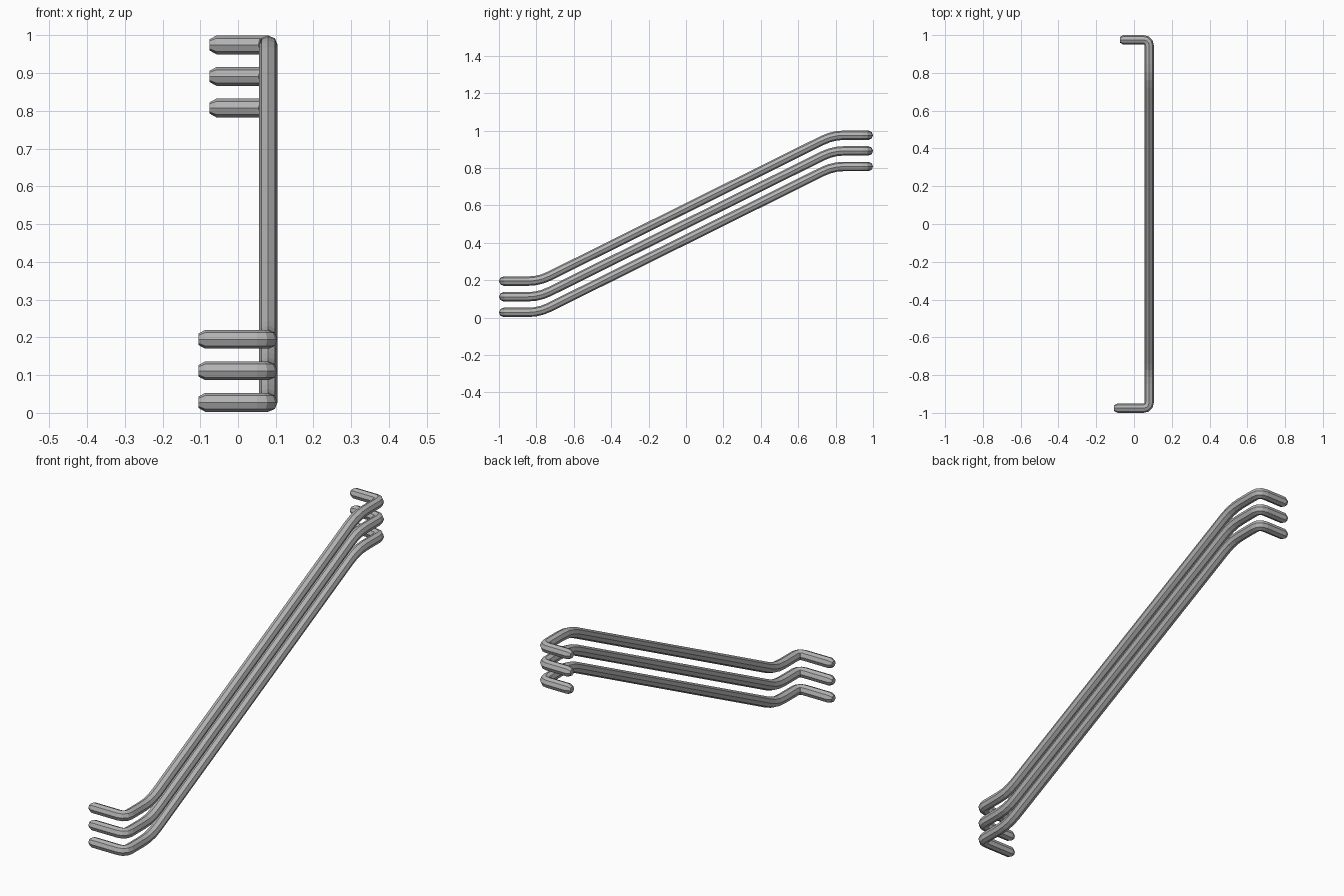
import bpy
from mathutils import Vector

cube = bpy.data.objects.get("Cube")
if cube:
    bpy.data.objects.remove(cube, do_unlink=True)

RADIUS = 0.025

metal = bpy.data.materials.new("grey metal")
metal.use_nodes = True
grey = (0.45, 0.45, 0.45, 1)
metal.diffuse_color = grey
metal.node_tree.nodes["Principled BSDF"].inputs["Base Color"].default_value = grey


def fillet(before, corner, after, cut, steps=3):
    """Points that round off a corner of the path."""
    a = corner + (before - corner).normalized() * cut
    b = corner + (after - corner).normalized() * cut
    ts = [i / steps for i in range(steps + 1)]
    return [a * (1 - t) ** 2 + corner * 2 * t * (1 - t) + b * t ** 2 for t in ts]


def rail(name, z):
    """Eight-sided bent bar with chamfered ends."""
    low, high = z, z + 0.78
    ctrl = [Vector(p) for p in (
        (-0.105, -0.975, low), (0.08, -0.975, low), (0.08, -0.785, low),
        (0.08, 0.785, high), (0.08, 0.975, high), (-0.075, 0.975, high))]
    cuts = [0.032, 0.06, 0.06, 0.032]
    inset = Vector((0.018, 0, 0))
    path = [(ctrl[0], 0.6), (ctrl[0] + inset, 1)]
    for i, cut in enumerate(cuts, 1):
        path += [(p, 1) for p in fillet(ctrl[i - 1], ctrl[i], ctrl[i + 1], cut)]
    path += [(ctrl[-1] + inset, 1), (ctrl[-1], 0.6)]

    curve = bpy.data.curves.new(name, "CURVE")
    curve.dimensions = "3D"
    curve.twist_mode = "Z_UP"
    curve.bevel_depth = RADIUS
    curve.bevel_resolution = 2
    curve.use_fill_caps = True
    spline = curve.splines.new("POLY")
    spline.points.add(len(path) - 1)
    spline.use_smooth = False
    for point, (co, r) in zip(spline.points, path):
        point.co = (*co, 1)
        point.radius = r
    curve.materials.append(metal)

    # Turn the swept curve into a mesh
    temp = bpy.data.objects.new(name + " path", curve)
    mesh = bpy.data.meshes.new_from_object(temp)
    bpy.data.objects.remove(temp)
    mesh.name = name
    bpy.context.scene.collection.objects.link(bpy.data.objects.new(name, mesh))


# Three stacked rails
for i, name in enumerate(("lower_rail", "middle_rail", "upper_rail")):
    rail(name, 0.028 + i * 0.0835)
